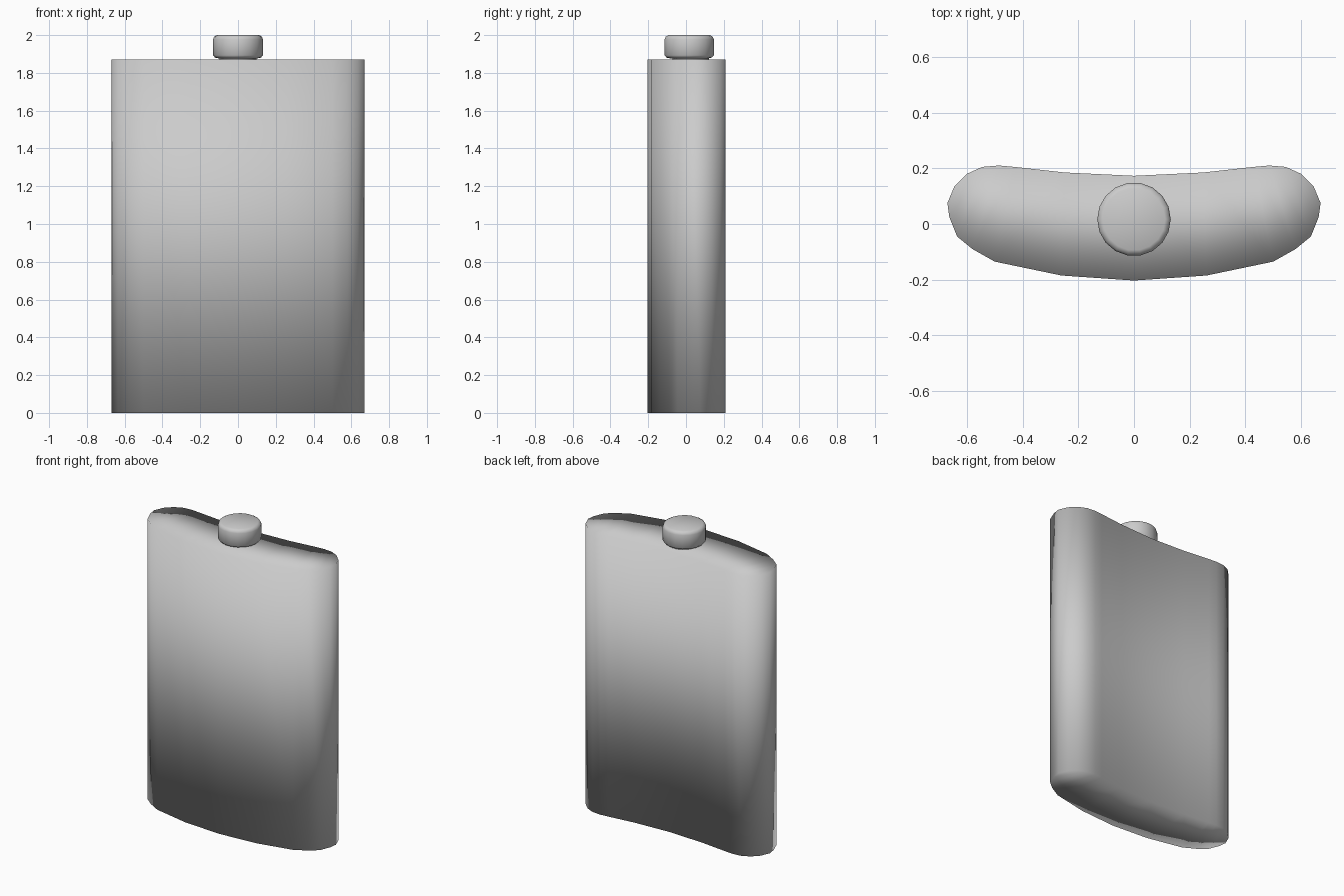
import bpy, bmesh, math

if "Cube" in bpy.data.objects:
    bpy.data.objects.remove(bpy.data.objects["Cube"])

TOP = 1.87
# Right half of the curved cross-section, back centre round to front centre
HALF = [(0, .173), (.25, .185), (.43, .205), (.485, .21), (.545, .205), (.60, .18), (.645, .135),
        (.67, .075), (.663, .025), (.635, -.045), (.58, -.09), (.5, -.135), (.26, -.185), (0, -.203)]


def finish(bm, name):
    bmesh.ops.recalc_face_normals(bm, faces=bm.faces[:])
    for f in bm.faces:
        f.smooth = True
    mesh = bpy.data.meshes.new(name)
    bm.to_mesh(mesh)
    bm.free()
    ob = bpy.data.objects.new(name, mesh)
    bpy.context.collection.objects.link(ob)
    return ob


def lathe(name, profile, cy, sides=18):
    bm = bmesh.new()
    rings = []
    for r, z in profile:
        rings.append([bm.verts.new((r * math.cos(2 * math.pi * i / sides),
                                    cy + r * math.sin(2 * math.pi * i / sides), z))
                      for i in range(sides)])
    for a, b in zip(rings, rings[1:]):
        for i in range(sides):
            j = (i + 1) % sides
            bm.faces.new((a[i], a[j], b[j], b[i]))
    bm.faces.new(rings[0])
    bm.faces.new(rings[-1])
    return finish(bm, name)


# Flask body: mirrored outline extruded upward, ends closed with front-to-back strips
outline = HALF + [(-x, y) for x, y in HALF[-2:0:-1]]
bm = bmesh.new()
low, high = [[bm.verts.new((x, y, z)) for x, y in outline] for z in (0, TOP)]
n, h = len(outline), len(HALF)
for i in range(n):
    j = (i + 1) % n
    bm.faces.new((low[i], low[j], high[j], high[i]))
for ring in (low, high):
    for i in range(h // 2 - 1):
        a, b = i, h - 1 - i
        bm.faces.new((ring[a], ring[a + 1], ring[b - 1], ring[b]))
        bm.faces.new((ring[-a % n], ring[-(a + 1) % n], ring[-(b - 1) % n], ring[-b % n]))
finish(bm, "flask_body")

# Neck and screw cap
lathe("neck", [(.098, 1.85), (.098, 1.89)], .025)
lathe("screw_cap", [(.105, 1.877), (.122, 1.881), (.132, 1.893), (.132, 1.978),
                    (.126, 1.992), (.112, 2.0)], .017)
